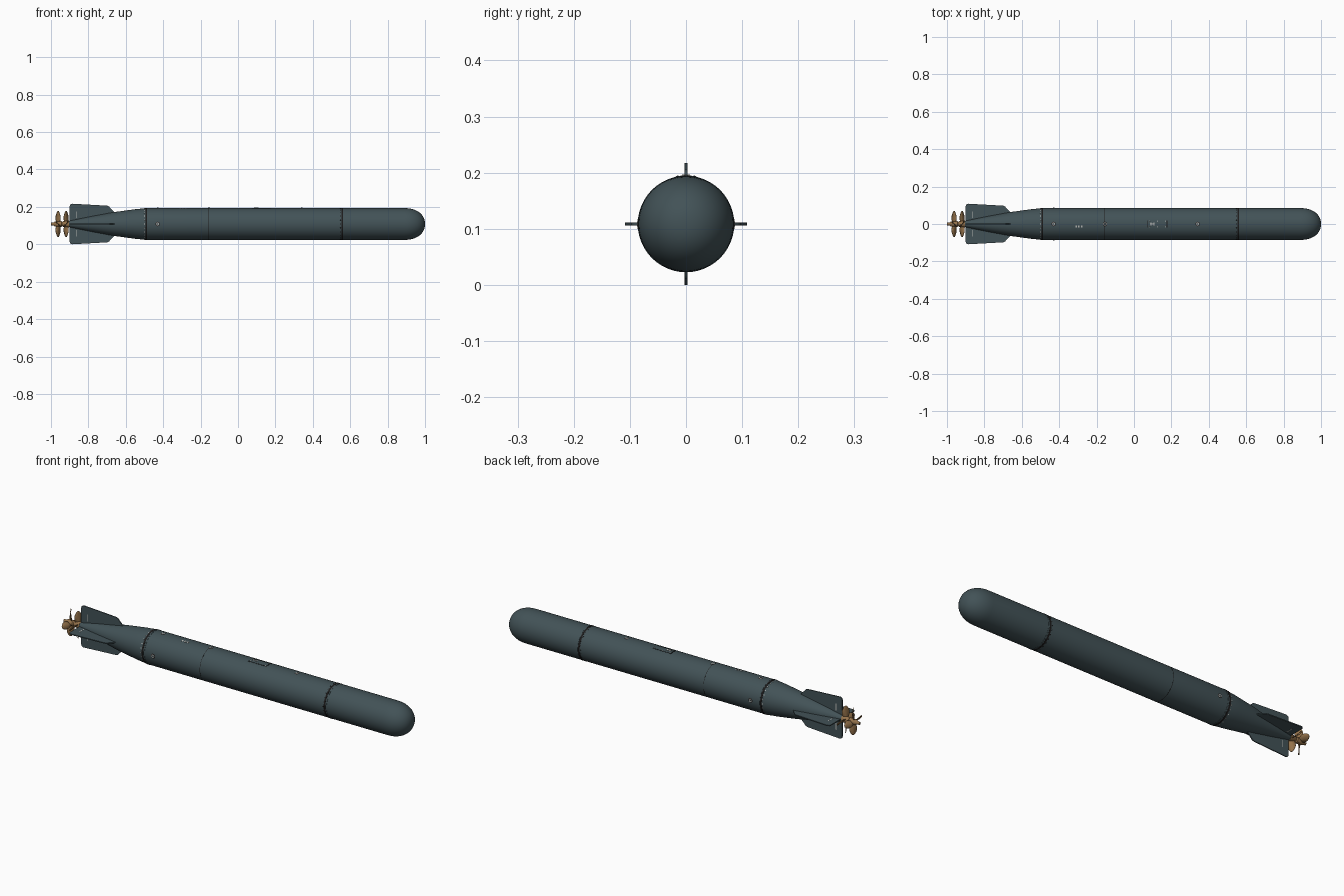
import bpy, bmesh, math
from mathutils import Matrix, Vector

if "Cube" in bpy.data.objects:
    bpy.data.objects.remove(bpy.data.objects["Cube"])

AXIS_Z = 0.1085   # height of the long axis
R = 0.085         # hull radius


def material(name, rgb):
    m = bpy.data.materials.new(name)
    m.use_nodes = True
    m.diffuse_color = (*rgb, 1)
    m.node_tree.nodes["Principled BSDF"].inputs["Base Color"].default_value = (*rgb, 1)
    return m


SLATE = material("slate paint", (0.055, 0.085, 0.095))
BLACK = material("black seam", (0.012, 0.011, 0.011))
STEEL = material("pale steel", (0.5, 0.5, 0.48))
BRONZE = material("bronze", (0.30, 0.17, 0.07))


def finish(name, bm, mat, smooth=True):
    """Turn a bmesh built around the x axis into an object at axis height."""
    bmesh.ops.remove_doubles(bm, verts=bm.verts, dist=1e-5)
    bmesh.ops.recalc_face_normals(bm, faces=bm.faces)
    me = bpy.data.meshes.new(name)
    bm.to_mesh(me)
    bm.free()
    ob = bpy.data.objects.new(name, me)
    bpy.context.collection.objects.link(ob)
    ob.location.z = AXIS_Z
    me.materials.append(mat)
    if smooth:
        bpy.ops.object.select_all(action='DESELECT')
        ob.select_set(True)
        bpy.context.view_layer.objects.active = ob
        bpy.ops.object.shade_smooth_by_angle(angle=math.radians(30))
    return ob


def lathe(name, profile, mat, steps=48):
    """Spin (x, radius) points around the long axis."""
    bm = bmesh.new()
    vs = [bm.verts.new((x, 0, r)) for x, r in profile]
    es = [bm.edges.new(p) for p in zip(vs, vs[1:])]
    bmesh.ops.spin(bm, geom=vs + es, cent=(0, 0, 0), axis=(1, 0, 0),
                   angle=math.tau, steps=steps)
    return finish(name, bm, mat)


def band(name, x, width, lift, mat):
    a, b = x - width / 2, x + width / 2
    lathe(name, [(a, R - 0.003), (a, R + lift), (b, R + lift), (b, R - 0.003)], mat)


def roll(angle):
    return Matrix.Rotation(angle, 4, 'X')


def studs(name, spots, radius, height, mat, base=R):
    """Short round studs on the hull at (x, roll angle) spots."""
    bm = bmesh.new()
    for x, a in spots:
        bmesh.ops.create_cone(bm, cap_ends=True, segments=10, radius1=radius,
                              radius2=radius * 0.8, depth=height * 2,
                              matrix=roll(a) @ Matrix.Translation((x, 0, base)))
    return finish(name, bm, mat)


def box(bm, centre, size, angle=0):
    bmesh.ops.create_cube(bm, size=1, matrix=roll(angle) @ Matrix.Translation(centre)
                          @ Matrix.Diagonal((*size, 1)))


def curved_plate(name, x0, x1, half_angle, lift, mat):
    """Thin plate wrapped over the top of the hull."""
    bm = bmesh.new()
    rows = []
    for i in range(9):
        m = roll(half_angle * (i / 4 - 1))
        rows.append([bm.verts.new(m @ Vector((x, 0, r))) for x, r in
                     ((x0, R - 0.002), (x0, R + lift), (x1, R + lift), (x1, R - 0.002))])
    for a, b in zip(rows, rows[1:]):
        for k in range(4):
            bm.faces.new((a[k], a[k - 1], b[k - 1], b[k]))
    bm.faces.new(rows[0])
    bm.faces.new(rows[-1])
    return finish(name, bm, mat)


# Hull with rounded nose and tapering tail
nose = [(0.89 + 0.11 * math.sin(t) ** 0.92, R * max(0, math.cos(t)) ** 0.92)
        for t in (i * math.pi / 28 for i in range(15))]
nose[-1] = (1, 0)
lathe("hull", [(-0.905, 0), (-0.905, 0.016), (-0.80, 0.038), (-0.66, 0.064),
               (-0.55, 0.079), (-0.49, R), (-0.16, R), (0.56, R)] + nose, SLATE)

# Joint bands, raised lips and the fine middle seam
for label, x in (("rear", -0.49), ("front", 0.557)):
    band(label + "_joint_band", x, 0.009, 0.0007, BLACK)
    band(label + "_joint_lip", x + 0.009, 0.006, 0.001, SLATE)
band("middle_seam", -0.16, 0.002, 0.0003, BLACK)

# Joint screws
ring = [math.tau * i / 24 for i in range(24)]
studs("rear_joint_screws", [(-0.5, a) for a in ring], 0.0032, 0.0015, STEEL, 0.0838)
studs("front_joint_screws", [(0.548, a) for a in ring], 0.0028, 0.0008, BLACK)

# Round plugs on top and on both sides, each with a dark slot
plugs = [(-0.43, 0), (-0.155, 0), (0.34, 0), (-0.43, math.pi / 2), (-0.43, -math.pi / 2)]
studs("plug_rims", plugs, 0.0125, 0.0008, BLACK)
studs("plugs", plugs, 0.0105, 0.0016, STEEL)
studs("plug_centres", plugs, 0.0055, 0.0022, SLATE)

# Access hatch on top with corner screws and a latch
curved_plate("hatch_gap", 0.072, 0.178, 0.235, 0.0005, BLACK)
curved_plate("access_hatch", 0.075, 0.175, 0.215, 0.0016, SLATE)
studs("hatch_screws", [(x, a) for x in (0.082, 0.125, 0.168) for a in (-0.18, 0.18)],
      0.003, 0.0024, STEEL)
bm = bmesh.new()
box(bm, (0.098, 0, R + 0.002), (0.024, 0.004, 0.002))
for x in (0.092, 0.108):
    box(bm, (x, 0, R + 0.002), (0.005, 0.014, 0.002))
finish("hatch_latch", bm, STEEL, False)

# Three small vents beside the top line
bm = bmesh.new()
for i in range(3):
    box(bm, (-0.31 + 0.015 * i, 0, R), (0.008, 0.011, 0.0016), 0.15)
finish("vent_slots", bm, STEEL, False)

# Four tail fins with rounded rear corners and pale tab marks
OUTLINE = [(-0.9, 0.012), (-0.9, 0.096), (-0.897, 0.104), (-0.888, 0.1085),
           (-0.70, 0.098), (-0.69, 0.094), (-0.66, 0.062), (-0.66, 0.012)]
for i, side in enumerate(("top", "right", "bottom", "left")):
    turn = i * math.pi / 2
    bm = bmesh.new()
    face = bm.faces.new([bm.verts.new((x, -0.0025, r)) for x, r in OUTLINE])
    out = bmesh.ops.extrude_face_region(bm, geom=[face])
    bmesh.ops.translate(bm, vec=(0, 0.005, 0),
                        verts=[v for v in out["geom"] if isinstance(v, bmesh.types.BMVert)])
    bm.transform(roll(turn))
    finish(side + "_fin", bm, SLATE, False)
    bm = bmesh.new()
    box(bm, (-0.865, 0, 0.05), (0.004, 0.0064, 0.036), turn)
    finish(side + "_fin_tab", bm, STEEL, False)

# Propeller shaft and hubs
lathe("propeller_hubs", [(-1, 0), (-1, 0.007), (-0.985, 0.009), (-0.978, 0.014),
                         (-0.945, 0.015), (-0.94, 0.011), (-0.934, 0.015),
                         (-0.903, 0.018), (-0.903, 0)], BRONZE, 24)


def propeller(name, x, hand, phase):
    """Four twisted leaf-shaped blades."""
    bm = bmesh.new()
    for b in range(4):
        m = Matrix.Translation((x, 0, 0)) @ roll(phase + b * math.pi / 2)
        rows = []
        for i in range(9):
            t = i / 8
            chord = 0.007 + 0.012 * math.sin(math.pi * min(1, 0.1 + 0.9 * t))
            if i == 8:
                chord = 0.004
            pitch = hand * (0.95 - 0.5 * t)
            rows.append([bm.verts.new(m @ Vector((
                c * chord * math.sin(pitch), c * chord * math.cos(pitch),
                0.011 + 0.059 * t))) for c in (-1, 0, 1)])
        for p, q in zip(rows, rows[1:]):
            for k in range(2):
                bm.faces.new((p[k], p[k + 1], q[k + 1], q[k]))
    ob = finish(name, bm, BRONZE)
    solid = ob.modifiers.new("thickness", 'SOLIDIFY')
    solid.thickness = 0.003
    solid.offset = 0


propeller("front_propeller", -0.919, 1, 0)
propeller("rear_propeller", -0.962, -1, 0.0)
